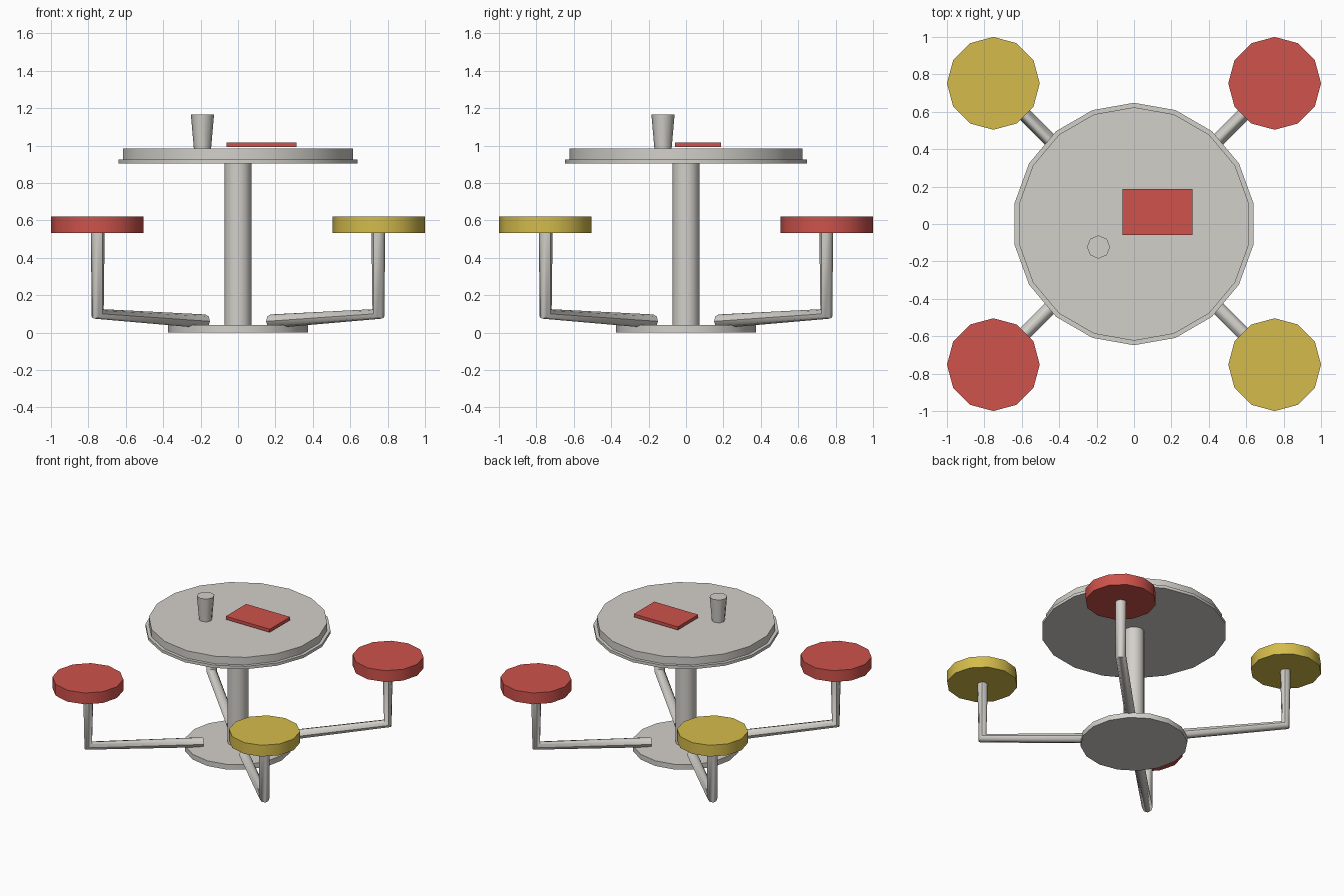
import bpy, bmesh, math
from mathutils import Vector

if "Cube" in bpy.data.objects:
    bpy.data.objects.remove(bpy.data.objects["Cube"])


def material(name, rgb):
    m = bpy.data.materials.new(name)
    m.diffuse_color = (*rgb, 1)
    m.use_nodes = True
    m.node_tree.nodes["Principled BSDF"].inputs["Base Color"].default_value = m.diffuse_color
    return m


GREY = material("light grey", (0.65, 0.63, 0.59))
RED = material("red", (0.62, 0.085, 0.07))
YELLOW = material("yellow", (0.66, 0.50, 0.07))


def finish(name, bm, mat):
    bmesh.ops.recalc_face_normals(bm, faces=bm.faces)
    mesh = bpy.data.meshes.new(name)
    bm.to_mesh(mesh)
    bm.free()
    mesh.materials.append(mat)
    ob = bpy.data.objects.new(name, mesh)
    bpy.context.collection.objects.link(ob)
    bpy.ops.object.select_all(action='DESELECT')
    ob.select_set(True)
    bpy.context.view_layer.objects.active = ob
    bpy.ops.object.shade_smooth_by_angle(angle=math.radians(50))
    return ob


def disc(name, x, y, z0, z1, r, sides, mat, r_top=None):
    bm = bmesh.new()
    bmesh.ops.create_cone(bm, cap_ends=True, segments=sides, radius1=r,
                          radius2=r if r_top is None else r_top, depth=z1 - z0)
    bmesh.ops.translate(bm, verts=bm.verts, vec=(x, y, (z0 + z1) / 2))
    return finish(name, bm, mat)


def tube(name, path, r, sides, mat):
    """Bent tube; each ring faces the average direction of its neighbours."""
    pts = [Vector(p) for p in path]
    flat = Vector((pts[1].x - pts[0].x, pts[1].y - pts[0].y, 0)).normalized()
    side = Vector((-flat.y, flat.x, 0))
    bm = bmesh.new()
    rings = []
    for i, p in enumerate(pts):
        d = Vector()
        if i > 0:
            d += (p - pts[i - 1]).normalized()
        if i < len(pts) - 1:
            d += (pts[i + 1] - p).normalized()
        up = d.normalized().cross(side)
        rings.append([bm.verts.new(p + r * (math.cos(a) * side + math.sin(a) * up))
                      for a in (2 * math.pi * k / sides for k in range(sides))])
    for a, b in zip(rings, rings[1:]):
        for k in range(sides):
            n = (k + 1) % sides
            bm.faces.new((a[k], a[n], b[n], b[k]))
    bm.faces.new(rings[0])
    bm.faces.new(rings[-1])
    return finish(name, bm, mat)


# Pedestal and table top
disc("base_plate", 0, 0, 0, 0.04, 0.374, 16, GREY)
disc("centre_post", 0, 0, 0.04, 0.91, 0.073, 12, GREY)
disc("table_rim", 0, 0, 0.903, 0.925, 0.648, 18, GREY)
disc("table_top", 0, 0, 0.925, 0.983, 0.624, 18, GREY)

# Four stools on bent arms, opposite stools share a colour
for sx, sy, label in ((1, 1, "back_right"), (-1, 1, "back_left"),
                      (-1, -1, "front_left"), (1, -1, "front_right")):
    tube("arm_" + label, [(0.176 * sx, 0.176 * sy, 0.06),
                          (0.75 * sx, 0.75 * sy, 0.10),
                          (0.75 * sx, 0.75 * sy, 0.54)], 0.037, 8, GREY)
    disc("seat_" + label, 0.752 * sx, 0.752 * sy, 0.533, 0.62, 0.248, 12,
         RED if sx == sy else YELLOW)

# Items on the table
disc("cup", -0.19, -0.123, 0.983, 1.166, 0.046, 8, GREY, 0.062)
bm = bmesh.new()
bmesh.ops.create_cube(bm, size=1)
bmesh.ops.scale(bm, verts=bm.verts, vec=(0.374, 0.248, 0.024))
bmesh.ops.translate(bm, verts=bm.verts, vec=(0.125, 0.064, 1.004))
finish("tray", bm, RED)
